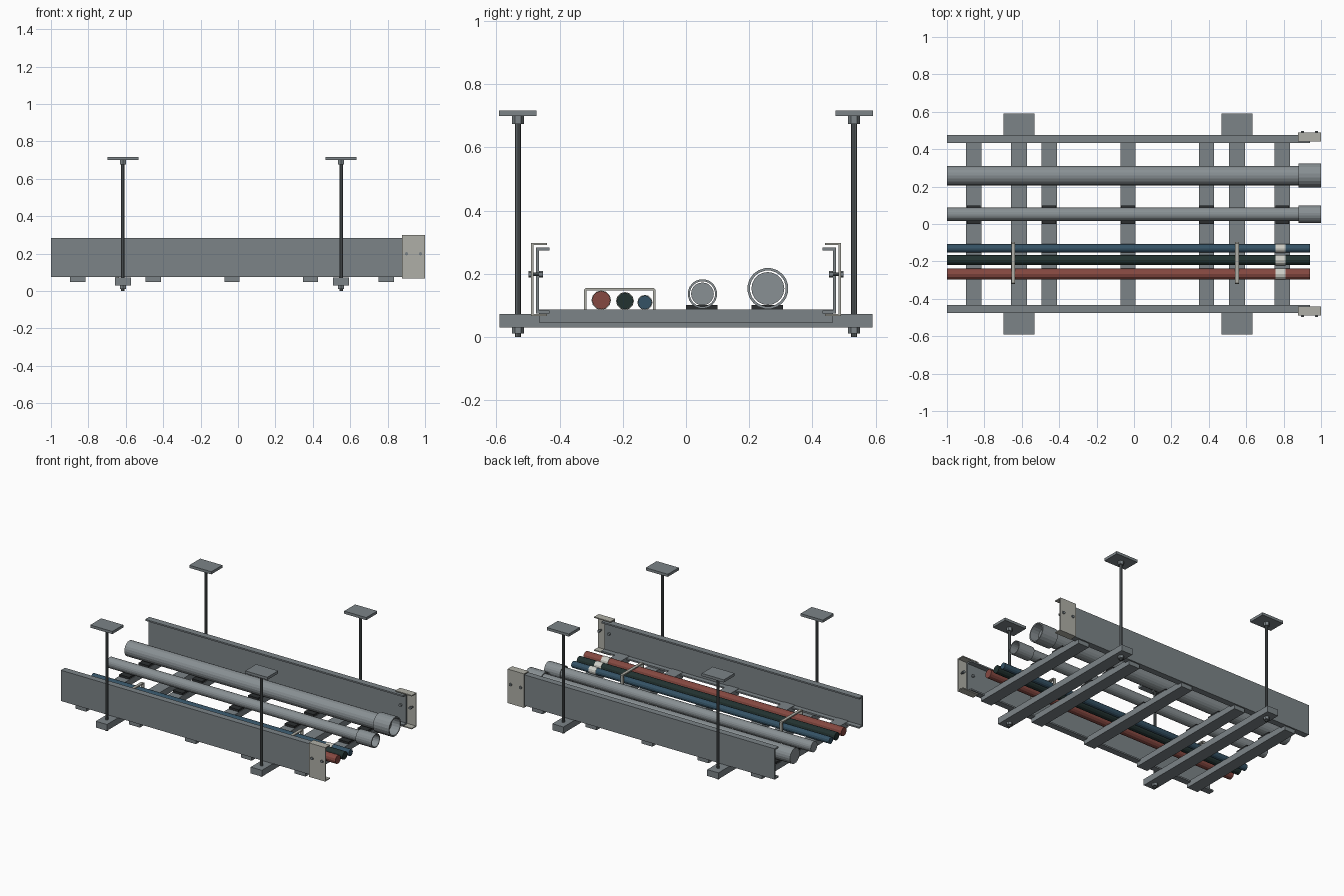
import bpy, bmesh, math
from mathutils import Matrix, Vector

if "Cube" in bpy.data.objects:
    bpy.data.objects.remove(bpy.data.objects["Cube"])

def mat(name, rgb):
    m = bpy.data.materials.new(name)
    m.diffuse_color = (*rgb, 1)
    m.use_nodes = True
    m.node_tree.nodes["Principled BSDF"].inputs["Base Color"].default_value = m.diffuse_color
    return m

STEEL = mat("galvanised steel", (0.20, 0.23, 0.245))
DARK = mat("dark steel", (0.10, 0.115, 0.12))
PIPE = mat("conduit grey", (0.25, 0.28, 0.295))
PLATE = mat("warm zinc", (0.43, 0.43, 0.385))
RUBBER = mat("black rubber", (0.025, 0.028, 0.03))
RED = mat("red cable", (0.235, 0.065, 0.052))
GREEN = mat("dark green cable", (0.016, 0.032, 0.03))
BLUE = mat("blue cable", (0.035, 0.085, 0.13))
LABEL = mat("label white", (0.62, 0.62, 0.57))

def finish(bm, name, m, smooth=False):
    bmesh.ops.recalc_face_normals(bm, faces=bm.faces)
    me = bpy.data.meshes.new(name)
    bm.to_mesh(me)
    bm.free()
    me.materials.append(m)
    ob = bpy.data.objects.new(name, me)
    bpy.context.collection.objects.link(ob)
    return ob

def box(name, x, y, z, m):
    """Box from (min, max) ranges."""
    bm = bmesh.new()
    bmesh.ops.create_cube(bm, size=1)
    for v in bm.verts:
        v.co = [(a + b) / 2 + c * (b - a) for (a, b), c in zip((x, y, z), v.co)]
    return finish(bm, name, m)

def rod(name, p, q, r, n, m):
    """Solid n-sided cylinder from p to q."""
    p, q = Vector(p), Vector(q)
    bm = bmesh.new()
    bmesh.ops.create_cone(bm, cap_ends=True, segments=n, radius1=r, radius2=r, depth=(q - p).length)
    turn = (q - p).to_track_quat('Z', 'Y').to_matrix().to_4x4()
    bm.transform(Matrix.Translation((p + q) / 2) @ turn)
    return finish(bm, name, m)

def extrude_x(name, pts, x0, x1, m):
    """Extrude a closed (y, z) outline along x."""
    bm = bmesh.new()
    f = bm.faces.new([bm.verts.new((x0, y, z)) for y, z in pts])
    new = bmesh.ops.extrude_face_region(bm, geom=[f])["geom"]
    bmesh.ops.translate(bm, vec=(x1 - x0, 0, 0), verts=[v for v in new if isinstance(v, bmesh.types.BMVert)])
    return finish(bm, name, m)

def channel(name, s, y_in, y_out, z0, z1, t, x0, x1, m):
    """C channel opening towards the middle, on side s."""
    pts = [(y_in, z0), (y_out, z0), (y_out, z1), (y_in, z1),
           (y_in, z1 - t), (y_out - t, z1 - t), (y_out - t, z0 + t), (y_in, z0 + t)]
    return extrude_x(name, [(s * y, z) for y, z in pts], x0, x1, m)

def tube(name, y, z, r_in, r_out, x0, x1, n, m):
    """Hollow sleeve along x."""
    bm = bmesh.new()
    rings = []
    for x, r in ((x0, r_out), (x1, r_out), (x1, r_in), (x0, r_in)):
        rings.append([bm.verts.new((x, y + r * math.cos(2 * math.pi * (i + .5) / n),
                                    z + r * math.sin(2 * math.pi * (i + .5) / n))) for i in range(n)])
    for k in range(4):
        a, b = rings[k], rings[(k + 1) % 4]
        for i in range(n):
            j = (i + 1) % n
            bm.faces.new((a[i], a[j], b[j], b[i]))
    return finish(bm, name, m)

HANGERS = (-0.615, 0.551)
RUNGS = (-0.857, -0.454, -0.032, 0.388, 0.793)
RUNG_TOP = 0.088

# Trapeze hangers: strut, threaded rods, nuts and ceiling plates
for hx in HANGERS:
    box("support_strut", (hx - .042, hx + .042), (-.59, .59), (.03, .073), STEEL)
    for s in (-1, 1):
        hy = s * .532
        box("ceiling_plate", (hx - .083, hx + .083), (hy - .059, hy + .059), (.699, .717), STEEL)
        rod("threaded_rod", (hx, hy, 0), (hx, hy, .70), .0095, 8, DARK)
        rod("top_nut", (hx, hy, .675), (hx, hy, .699), .019, 6, STEEL)
        rod("bottom_nut", (hx, hy, .011), (hx, hy, .03), .019, 6, STEEL)

# Ladder rungs with rubber pads under the conduits
for rx in RUNGS:
    box("rung", (rx - .041, rx + .041), (-.465, .465), (.047, RUNG_TOP), STEEL)
    for py in (.05, .257):
        box("pipe_pad", (rx - .037, rx + .037), (py - .05, py + .05), (RUNG_TOP, .102), RUBBER)

# Side rails, splice channels and their bolts
for s in (-1, 1):
    channel("side_rail", s, .432, .475, .075, .284, .010, -1, .94, STEEL)
    channel("splice_plate", s, .440, .490, .067, .298, .007, .876, 1, PLATE)
    for bx in (.901, .976):
        rod("splice_bolt", (bx, s * .454, .199), (bx, s * .496, .199), .006, 8, DARK)
        rod("bolt_head", (bx, s * .490, .199), (bx, s * .498, .199), .010, 6, STEEL)
        rod("bolt_nut", (bx, s * .453, .199), (bx, s * .465, .199), .010, 6, STEEL)

# Conduits with open couplings at the right end
for y, z, r, r_in, r_out in ((.052, .137, .036, .040, .0465), (.259, .154, .052, .057, .065)):
    rod("conduit", (-1, y, z), (.94, y, z), r, 20, PIPE)
    tube("conduit_coupling", y, z, r_in, r_out, .88, 1, 20, PIPE)

# Cables with label bands
for y, r, m in ((-.268, .029, RED), (-.193, .0265, GREEN), (-.130, .022, BLUE)):
    z = RUNG_TOP + r
    rod("cable", (-1, y, z), (.94, y, z), r, 12, m)
    rod("cable_label", (.757, y, z), (.81, y, z), r + .002, 12, LABEL)

# Straps arching over the cables
a, b, h, t, c = -.322, -.097, .156, .008, .006
for sx in (-.645, .551):
    outline = [(a, RUNG_TOP - .015), (a, h - c), (a + c, h), (b - c, h), (b, h - c), (b, RUNG_TOP - .015),
               (b - t, RUNG_TOP - .015), (b - t, h - t), (a + t, h - t), (a + t, RUNG_TOP - .015)]
    extrude_x("cable_strap", outline, sx - .01, sx + .01, PLATE)
